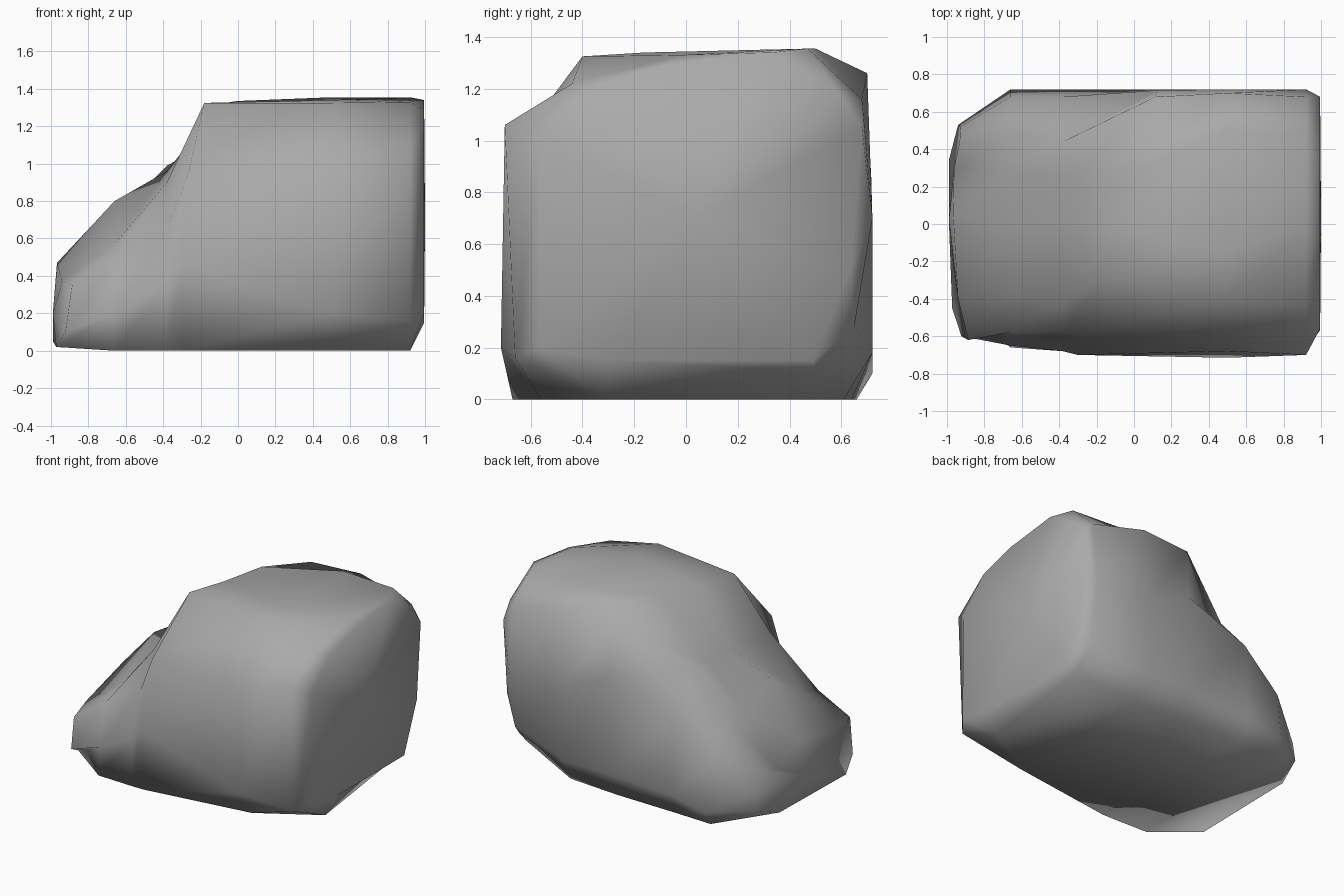
import bpy
import bmesh

default_cube = bpy.data.objects.get("Cube")
if default_cube:
    bpy.data.objects.remove(default_cube, do_unlink=True)


def make_material(name, colour):
    material = bpy.data.materials.new(name)
    material.use_nodes = True
    material.diffuse_color = colour
    shader = material.node_tree.nodes["Principled BSDF"]
    shader.inputs["Base Color"].default_value = colour
    shader.inputs["Roughness"].default_value = 0.8
    return material


def add_ring(bm, x, outline, lean=0.0, bow=0.0, rake=0.0):
    """Add a cross-section; lean slants it across y, rake up z, bow rounds it."""
    return [bm.verts.new((x + lean * y + bow * y * y + rake * z, y, z))
            for y, z in outline]


def bridge(bm, first, second):
    """Join two cross-sections with a band of faces."""
    count = len(first)
    for i in range(count):
        j = (i + 1) % count
        bm.faces.new((first[i], first[j], second[j], second[i]))


def cap(bm, ring, centre):
    """Close a cross-section with a fan around a centre point."""
    middle = bm.verts.new(centre)
    for i, vert in enumerate(ring):
        bm.faces.new((vert, ring[(i + 1) % len(ring)], middle))


# Each outline runs front base, front side, front shoulder, front crest,
# middle ridge, groove, back crest, back side, back foot, back base
low_end = [(-.45, .02), (-.6, .1), (-.62, .35), (-.4, .37), (.06, .47),
           (.3, .34), (.44, .37), (.52, .25), (.53, .12), (.34, .05)]
low_slope = [(-.66, 0), (-.65, .2), (-.58, .5), (-.38, .57), (-.02, .8),
             (.28, .66), (.48, .7), (.68, .45), (.72, .1), (.66, 0)]
upper_slope = [(-.67, 0), (-.68, .35), (-.58, .66), (-.43, .9), (.02, .96),
               (.26, .93), (.44, .99), (.68, .72), (.72, .16), (.65, 0)]
crest = [(-.67, 0), (-.7, .45), (-.6, .93), (-.3, 1.325), (-.02, 1.32),
         (.28, 1.335), (.68, 1.25), (.715, .88), (.72, .18), (.64, 0)]
block = [(-.56, 0), (-.715, .2), (-.68, .95), (-.4, 1.325), (-.16, 1.34),
         (.5, 1.355), (.7, 1.26), (.72, .7), (.72, .18), (.61, 0)]
block_edge = [(-.31, 0), (-.66, .16), (-.7, 1.06), (-.44, 1.22), (-.02, 1.33),
              (.47, 1.355), (.68, 1.16), (.72, .7), (.65, .28), (.5, .11)]
tall_end = [(-.3, .15), (-.57, .2), (-.56, 1), (-.35, 1.21), (-.08, 1.29),
            (.33, 1.34), (.6, 1.17), (.68, 1.05), (.635, .5), (.49, .15)]

# Boulder body: sloping nose on one side, tall block on the other
bm = bmesh.new()
rings = [
    add_ring(bm, -1.025, low_end, bow=.25, rake=.12),
    add_ring(bm, -.66, low_slope),
    add_ring(bm, -.38, upper_slope),
    add_ring(bm, -.09, crest, lean=.3),
    add_ring(bm, .5, block),
    add_ring(bm, .92, block_edge),
    add_ring(bm, .995, tall_end),
]
for first, second in zip(rings, rings[1:]):
    bridge(bm, first, second)
cap(bm, rings[0], (-.99, .02, .2))
cap(bm, rings[-1], (1, .03, .7))

bmesh.ops.recalc_face_normals(bm, faces=bm.faces)
for face in bm.faces:
    face.smooth = True

mesh = bpy.data.meshes.new("boulder")
bm.to_mesh(mesh)
bm.free()
mesh.materials.append(make_material("stone grey", (.4, .4, .4, 1)))
boulder = bpy.data.objects.new("boulder", mesh)
bpy.context.collection.objects.link(boulder)
